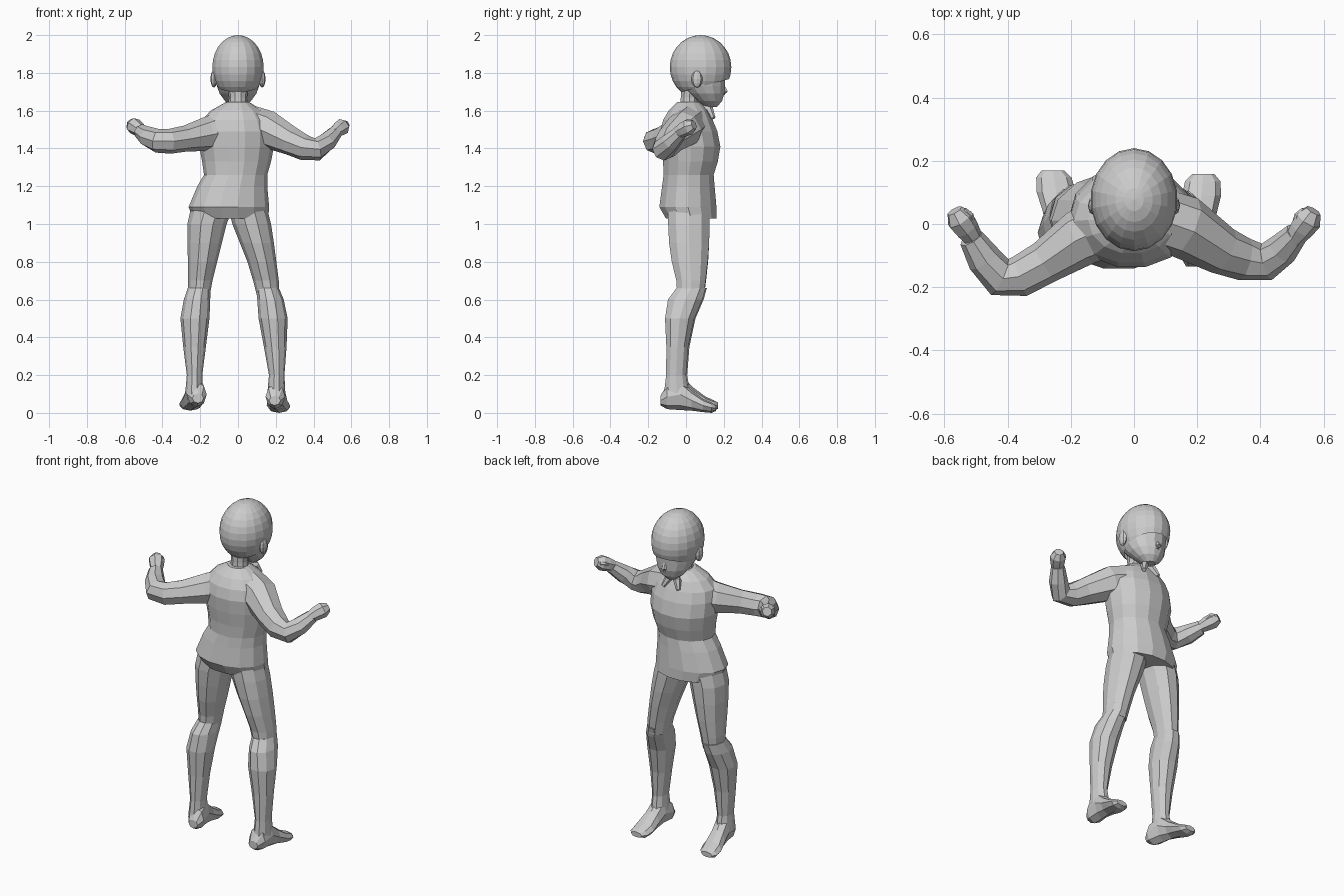
import bpy, bmesh
from math import cos, sin, tau
from mathutils import Vector as V


def finish(name, bm):
    bmesh.ops.recalc_face_normals(bm, faces=bm.faces)
    me = bpy.data.meshes.new(name)
    bm.to_mesh(me)
    bm.free()
    ob = bpy.data.objects.new(name, me)
    bpy.context.collection.objects.link(ob)
    return ob


def loft(name, rings, n=10):
    """Skin a list of elliptical rings (centre, axis u, axis v)."""
    bm = bmesh.new()
    loops = [[bm.verts.new(c + u * cos(tau * i / n) + v * sin(tau * i / n))
              for i in range(n)] for c, u, v in rings]
    for a, b in zip(loops, loops[1:]):
        for i in range(n):
            j = (i + 1) % n
            bm.faces.new((a[i], a[j], b[j], b[i]))
    bm.faces.new(loops[0])
    bm.faces.new(loops[-1])
    return finish(name, bm)


def stack(name, rows, n=10):
    """Horizontal sections: (z, x min, x max, y min, y max)."""
    return loft(name, [(V(((a + b) / 2, (c + d) / 2, z)), V(((b - a) / 2, 0, 0)),
                        V((0, (d - c) / 2, 0))) for z, a, b, c, d in rows], n)


def tube(name, path, n=8):
    """Round sections along a path of (x, y, z, radius)."""
    pts = [V(p[:3]) for p in path]
    rings = []
    for i, p in enumerate(pts):
        t = (pts[min(i + 1, len(pts) - 1)] - pts[max(i - 1, 0)]).normalized()
        u = t.cross(V((0, 0, 1))).normalized()
        rings.append((p, u * path[i][3], t.cross(u) * path[i][3]))
    return loft(name, rings, n)


def ball(name, loc, size, seg=8, rings=6, cut=None):
    bm = bmesh.new()
    bmesh.ops.create_uvsphere(bm, u_segments=seg, v_segments=rings, radius=1)
    for v in bm.verts:
        v.co = V(loc) + V((v.co[k] * size[k] for k in range(3)))
    if cut:
        geom = bm.verts[:] + bm.edges[:] + bm.faces[:]
        bmesh.ops.bisect_plane(bm, geom=geom, plane_co=V(cut[0]), plane_no=V(cut[1]),
                               clear_inner=True)
    return finish(name, bm)


# Sweater with flared hem
stack("sweater", [
    (1.03, -0.235, 0.16, -0.11, 0.165),
    (1.09, -0.262, 0.165, -0.145, 0.165),
    (1.20, -0.215, 0.155, -0.13, 0.155),
    (1.26, -0.18, 0.155, -0.122, 0.15),
    (1.33, -0.19, 0.175, -0.125, 0.172),
    (1.41, -0.205, 0.19, -0.135, 0.186),
    (1.49, -0.205, 0.19, -0.14, 0.17),
    (1.55, -0.19, 0.17, -0.125, 0.145),
    (1.60, -0.145, 0.13, -0.095, 0.12),
    (1.645, -0.065, 0.06, -0.05, 0.075)], 14)

# Neck and collar tie
stack("neck", [(1.60, -0.055, 0.055, -0.035, 0.07), (1.67, -0.048, 0.048, -0.03, 0.065),
               (1.76, -0.06, 0.06, -0.03, 0.09)])
for s in (-1, 1):
    tube("collar_tie", [(0.005 * s, 0.09, 1.62, 0.012), (0.03 * s, 0.125, 1.605, 0.022),
                        (0.05 * s, 0.145, 1.56, 0.012)], 6)

# Face, nose, ears, hair cap
stack("face", [
    (1.62, -0.03, 0.03, 0.10, 0.165),
    (1.65, -0.068, 0.068, 0.06, 0.192),
    (1.69, -0.097, 0.097, 0.01, 0.205),
    (1.73, -0.112, 0.112, -0.03, 0.208),
    (1.78, -0.122, 0.122, -0.06, 0.212),
    (1.83, -0.12, 0.12, -0.06, 0.21)], 14)
tube("nose", [(0, 0.195, 1.735, 0.008), (0, 0.208, 1.70, 0.016), (0, 0.20, 1.685, 0.01)], 6)
ball("hair_cap", (0, 0.077, 1.83), (0.138, 0.163, 0.17), 18, 14,
     ((0, 0.238, 1.77), (0, -0.27, 1)))
for s in (-1, 1):
    ball("ear", (0.128 * s, 0.058, 1.768), (0.018, 0.03, 0.046))

# Sleeves, bent at the elbows
tube("left_arm", [(-0.07, 0.0, 1.50, 0.10), (-0.17, -0.045, 1.475, 0.09),
                  (-0.28, -0.12, 1.452, 0.069), (-0.36, -0.165, 1.438, 0.066),
                  (-0.425, -0.168, 1.44, 0.063), (-0.475, -0.11, 1.462, 0.055),
                  (-0.515, -0.045, 1.49, 0.04)])
tube("right_arm", [(0.06, 0.02, 1.53, 0.10), (0.16, -0.01, 1.50, 0.10),
                   (0.28, -0.085, 1.44, 0.077), (0.35, -0.112, 1.405, 0.068),
                   (0.42, -0.12, 1.395, 0.06), (0.47, -0.08, 1.435, 0.052),
                   (0.515, -0.03, 1.485, 0.038)])

# Closed fists with thumbs
for side, s, z in (("left", -1, 1.49), ("right", 1, 1.485)):
    tube(side + "_fist", [(0.505 * s, -0.05, z - 0.005, 0.03), (0.53 * s, -0.015, z + 0.015, 0.04),
                          (0.552 * s, 0.015, z + 0.03, 0.044), (0.568 * s, 0.042, z + 0.04, 0.026)], 7)
    tube(side + "_thumb", [(0.515 * s, -0.01, z + 0.02, 0.018), (0.525 * s, 0.025, z + 0.035, 0.018),
                           (0.54 * s, 0.045, z + 0.04, 0.01)], 6)

# Thighs
stack("left_thigh", [(1.08, -0.25, -0.03, -0.10, 0.13), (1.00, -0.268, -0.06, -0.10, 0.13),
                     (0.90, -0.268, -0.085, -0.09, 0.128), (0.80, -0.265, -0.11, -0.075, 0.122),
                     (0.70, -0.265, -0.135, -0.05, 0.11), (0.62, -0.262, -0.15, -0.045, 0.10)])
stack("right_thigh", [(1.08, -0.05, 0.155, -0.10, 0.13), (1.00, -0.03, 0.175, -0.10, 0.13),
                      (0.90, 0.01, 0.19, -0.095, 0.128), (0.80, 0.05, 0.203, -0.08, 0.12),
                      (0.70, 0.08, 0.216, -0.055, 0.108), (0.62, 0.10, 0.22, -0.05, 0.098)])

# Shins with calves, then feet: (y, half width, z low, z high)
shin = [(0.66, 0.06, -0.055, 0.108), (0.60, 0.07, -0.10, 0.092), (0.50, 0.077, -0.115, 0.048),
        (0.35, 0.06, -0.107, 0.015), (0.20, 0.041, -0.108, 0.003), (0.10, 0.048, -0.12, 0.02)]
foot = [(-0.135, 0.03, 0.04, 0.09), (-0.10, 0.052, 0.02, 0.15), (-0.03, 0.05, 0.015, 0.18),
        (0.03, 0.052, 0.012, 0.12), (0.09, 0.062, 0.004, 0.075), (0.135, 0.056, 0.0, 0.055),
        (0.158, 0.035, 0.01, 0.042)]
legs = (("left", (-0.206, -0.217, -0.228, -0.23, -0.23, -0.232), -0.225, -0.22, 0.012, 0.012),
        ("right", (0.157, 0.172, 0.186, 0.197, 0.205, 0.203), 0.202, 0.12, 0.0, 0.0))
for side, xs, fx, turn, dy, dz in legs:
    stack(side + "_shin", [(z, x - w, x + w, a + dy / 2, b + dy / 2)
                           for (z, w, a, b), x in zip(shin, xs)])
    loft(side + "_foot", [(V((fx + turn * (y + 0.05) * 0.7, y + dy, (lo + hi) / 2 + dz)),
                           V((w, 0, 0)), V((0, 0, (hi - lo) / 2))) for y, w, lo, hi in foot], 8)
